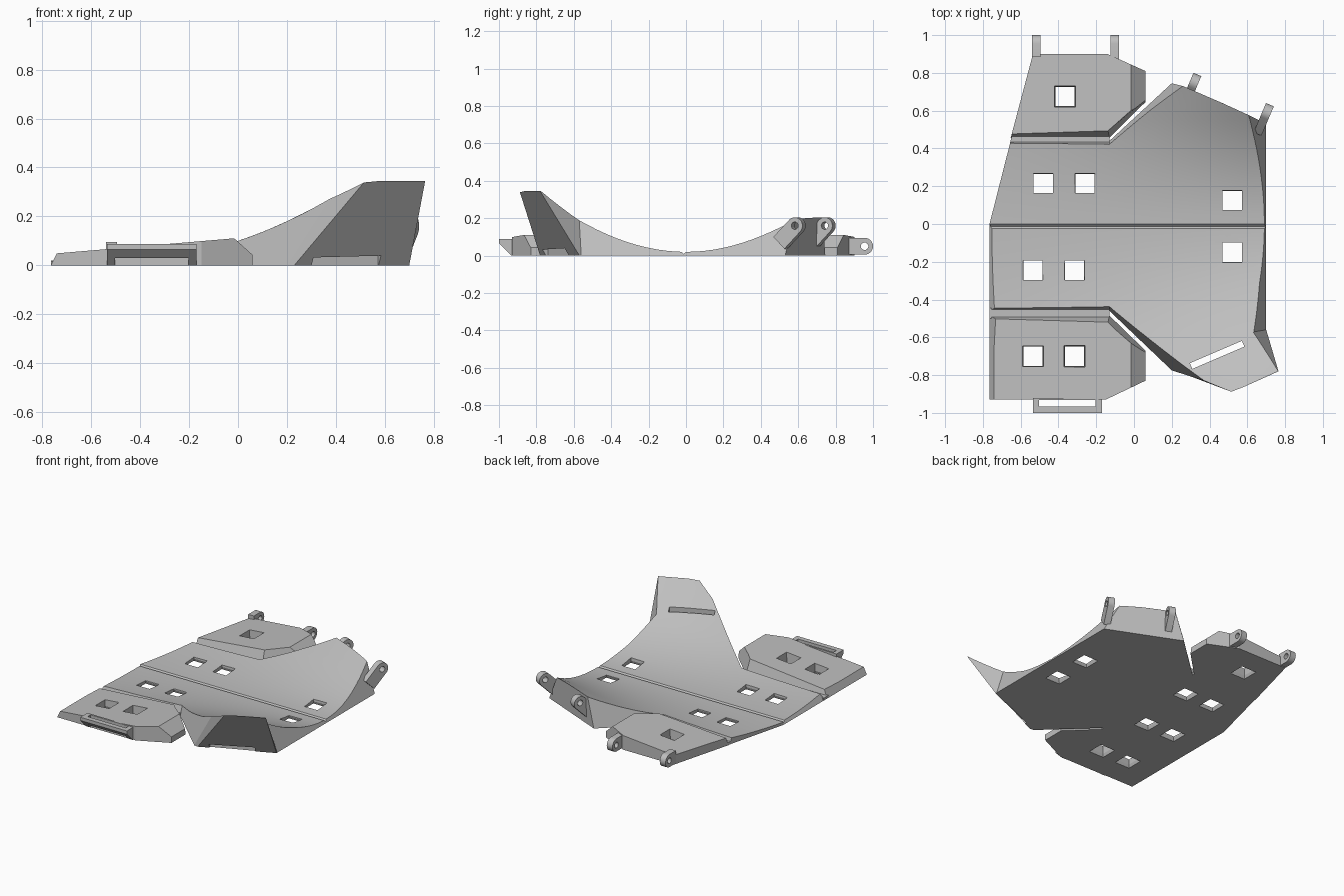
import bpy, bmesh, math
from mathutils import Vector, Matrix

old = bpy.data.objects.get("Cube")
if old:
    bpy.data.objects.remove(old, do_unlink=True)

grey = bpy.data.materials.new("plain grey")
grey.use_nodes = True
colour = (0.52, 0.52, 0.52, 1)
grey.diffuse_color = colour
grey.node_tree.nodes["Principled BSDF"].inputs["Base Color"].default_value = colour


def finish(name, bm):
    bmesh.ops.recalc_face_normals(bm, faces=bm.faces)
    mesh = bpy.data.meshes.new(name)
    bm.to_mesh(mesh)
    bm.free()
    mesh.materials.append(grey)
    obj = bpy.data.objects.new(name, mesh)
    bpy.context.collection.objects.link(obj)
    return obj


def add_loft(bm, rings):
    """Closed solid through rings of points."""
    loops = [[bm.verts.new(p) for p in ring] for ring in rings]
    n = len(loops[0])
    for a, b in zip(loops, loops[1:]):
        for i in range(n):
            j = (i + 1) % n
            bm.faces.new((a[i], a[j], b[j], b[i]))
    bm.faces.new(loops[0])
    bm.faces.new(loops[-1])


def loft(name, rings):
    bm = bmesh.new()
    add_loft(bm, rings)
    return finish(name, bm)


def flat(points, z):
    return [(x, y, z) for x, y in points]


def height_block(name, xs, ys, height):
    """Solid block whose top follows height(x, y)."""
    bm = bmesh.new()
    grids = []
    for f in (height, lambda x, y: -0.05):
        grids.append([[bm.verts.new((x, y, f(x, y))) for y in ys] for x in xs])
    for g in grids:
        for i in range(len(xs) - 1):
            for j in range(len(ys) - 1):
                bm.faces.new((g[i][j], g[i + 1][j], g[i + 1][j + 1], g[i][j + 1]))
    t, b = grids
    for i in range(len(xs) - 1):
        for j in (0, -1):
            bm.faces.new((t[i][j], t[i + 1][j], b[i + 1][j], b[i][j]))
    for j in range(len(ys) - 1):
        for i in (0, -1):
            bm.faces.new((t[i][j], t[i][j + 1], b[i][j + 1], b[i][j]))
    return finish(name, bm)


def boolean(obj, tool, operation):
    tool.hide_render = True
    mod = obj.modifiers.new("cut", 'BOOLEAN')
    mod.operation = operation
    mod.solver = 'EXACT'
    mod.object = tool
    bpy.context.view_layer.objects.active = obj
    bpy.ops.object.modifier_apply(modifier=mod.name)


def smooth(obj):
    bpy.ops.object.select_all(action='DESELECT')
    obj.select_set(True)
    bpy.context.view_layer.objects.active = obj
    bpy.ops.object.shade_smooth_by_angle(angle=math.radians(20))


# Window and slot cutters
bm = bmesh.new()
windows = [(-.48, .215), (-.26, .215), (.52, .125), (.52, -.15), (-.535, -.245),
           (-.315, -.245), (-.535, -.70), (-.315, -.70), (-.365, .675)]
for cx, cy in windows:
    rings = []
    for z, r in ((-.02, .066), (.02, .051), (.2, .066)):
        rings.append([(cx + sx * r, cy + sy * r, z)
                      for sx, sy in ((-1, -1), (1, -1), (1, 1), (-1, 1))])
    add_loft(bm, rings)
slot = Matrix.Translation((.44, -.693, .2)) @ Matrix.Rotation(math.radians(23.2), 4, 'Z')
bmesh.ops.create_cube(bm, size=1, matrix=slot @ Matrix.Diagonal((.3, .033, .6, 1)))
cutter = finish("opening_cutter", bm)


def panel(name, base, top, h, xs, ys, height):
    obj = height_block(name, xs, ys, height)
    hull = loft(name + "_hull", [flat(base, 0), flat(top, h)])
    boolean(obj, hull, 'INTERSECT')
    boolean(obj, cutter, 'DIFFERENCE')
    bpy.data.objects.remove(hull, do_unlink=True)
    smooth(obj)
    return obj


# Main panel: a trough steepening toward the model's left, with a centre groove
def trough(x, y):
    if abs(y + .0125) < .001:
        return .008
    k = .27 + .31 * x + .13 * x * x
    a = min(abs(y), .57)
    return .02 + k * a * a + 2 * k * a * (abs(y) - a)


xs = [-.9 + .1 * i for i in range(19)]
ys = sorted([.05 * i for i in range(-20, 21)] + [-.025, -.0125])
main_base = [(-.765, -.46), (-.13, -.46), (.2, -.775), (.23, -.78), (.70, -.57), (.70, -.56),
             (.70, .53), (.2, .745), (-.13, .44), (-.653, .44), (-.765, 0)]
main_top = [(-.55, -.34), (-.13, -.34), (.42, -.845), (.52, -.89), (.765, -.78), (.58, -.58),
            (.53, .615), (.30, .72), (-.13, .34), (-.678, .34), (-.765, 0)]
panel("main_panel", main_base, main_top, .345, xs, ys, trough)


# Side leaves with a bevelled inner end
def leaf(x, y):
    return min(.05 + .085 * (x + .73), .11 - .9 * (x + .015))


leaf_xs = [-.9, -.0155, .1]
panel("front_leaf",
      [(-.765, -.93), (-.15, -.93), (.06, -.83), (.06, -.67), (-.13, -.485), (-.765, -.485)],
      [(-.70, -.93), (-.15, -.93), (.06, -.83), (.06, -.70), (-.14, -.53), (-.68, -.53)],
      .13, leaf_xs, [-1, 0], leaf)
panel("back_leaf",
      [(-.535, .9), (-.653, .455), (-.13, .455), (.06, .645), (.06, .81), (-.14, .9)],
      [(-.535, .9), (-.64, .505), (-.14, .505), (.06, .675), (.06, .81), (-.14, .9)],
      .13, leaf_xs, [0, 1], leaf)
bpy.data.objects.remove(cutter, do_unlink=True)

# Thin hinge strips joining the leaves to the main panel
for name, pts in (("front_hinge", [(-.765, -.5), (-.13, -.5), (-.13, -.445), (-.765, -.445)]),
                  ("back_hinge", [(-.656, .43), (-.13, .43), (-.13, .47), (-.646, .47)])):
    loft(name, [flat(pts, 0), flat(pts, .018)])

# Front clip: wedge with a vertical slot
profile = [(-.92, 0), (-.935, 0), (-1, .065), (-1, .088), (-.92, .088)]
clip = loft("front_clip", [[(x, y, z) for y, z in profile] for x in (-.535, -.17)])
bm = bmesh.new()
bmesh.ops.create_cube(bm, size=1, matrix=Matrix.Translation((-.3525, -.949, 0))
                      @ Matrix.Diagonal((.3, .032, 1, 1)))
tool = finish("clip_cutter", bm)
boolean(clip, tool, 'DIFFERENCE')
bpy.data.objects.remove(tool, do_unlink=True)


# Round-ended lugs with a pin hole
def lug(name, centre, direction, length, r=.045, width=.045, hole=.02):
    d = Vector(direction).normalized()
    side = d.cross(Vector((0, 0, 1))).normalized()
    up = side.cross(d)
    c = Vector(centre)
    arc = [math.radians(-90 + 15 * i) for i in range(13)]
    outer = [c + d * r * math.cos(a) + up * r * math.sin(a) for a in arc]
    outer += [c - d * length + up * r, c - d * length - up * r]
    obj = loft(name, [[p + side * s * width / 2 for p in outer] for s in (-1, 1)])
    ring = [math.radians(22.5 * i) for i in range(16)]
    pin = loft("pin_cutter", [[c + (d * math.cos(a) + up * math.sin(a)) * hole + side * s * width
                               for a in ring] for s in (-1, 1)])
    boolean(obj, pin, 'DIFFERENCE')
    bpy.data.objects.remove(pin, do_unlink=True)
    smooth(obj)


lug("leaf_lug_right", (-.517, .955, .05), (0, 1, 0), .07)
lug("leaf_lug_left", (-.102, .955, .05), (0, 1, 0), .1)
lug("main_lug_right", (.318, .75, .16), (.39, .92, 1), .11)
lug("main_lug_left", (.702, .59, .16), (.39, .92, 1), .13)
